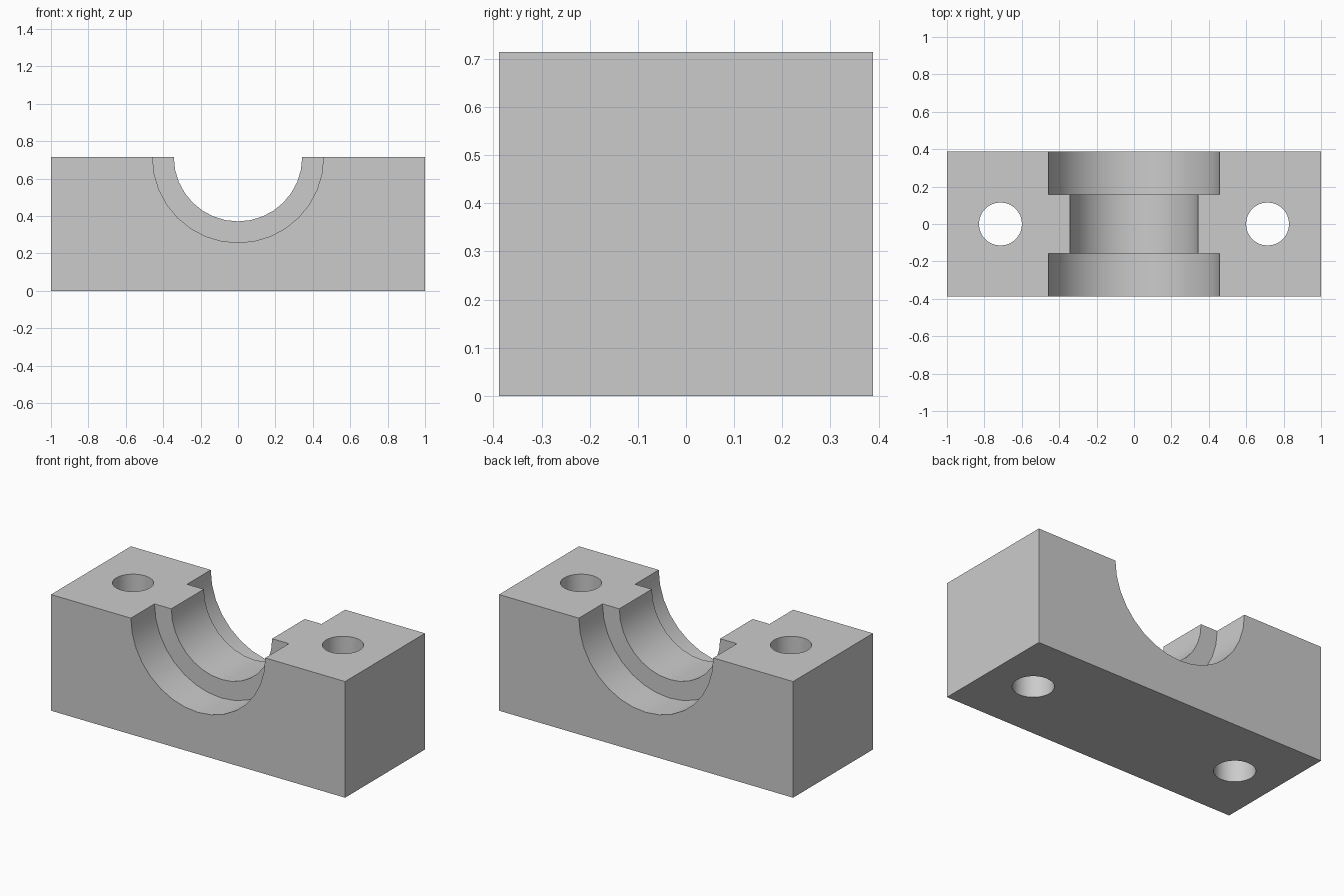
import bpy
import bmesh
import math
from mathutils import Matrix

WIDTH, DEPTH, HEIGHT = 2.0, 0.776, 0.714
BORE_R, SEAT_R, STEP_Y = 0.343, 0.457, 0.158
BOLT_X, BOLT_R = 0.714, 0.115

if "Cube" in bpy.data.objects:
    bpy.data.objects.remove(bpy.data.objects["Cube"], do_unlink=True)

grey = bpy.data.materials.new("plain grey")
grey.use_nodes = True
colour = (0.6, 0.6, 0.6, 1.0)
grey.diffuse_color = colour
grey.node_tree.nodes["Principled BSDF"].inputs["Base Color"].default_value = colour


def make_object(name, bm):
    mesh = bpy.data.meshes.new(name)
    bm.to_mesh(mesh)
    bm.free()
    mesh.materials.append(grey)
    obj = bpy.data.objects.new(name, mesh)
    bpy.context.scene.collection.objects.link(obj)
    return obj


def cylinder(name, radius, length, centre, along_y=False):
    matrix = Matrix.Translation(centre)
    if along_y:
        matrix = matrix @ Matrix.Rotation(math.pi / 2, 4, "X")
    bm = bmesh.new()
    bmesh.ops.create_cone(bm, cap_ends=True, segments=32, radius1=radius,
                          radius2=radius, depth=length, matrix=matrix)
    obj = make_object(name, bm)
    obj.hide_render = True
    return obj


# Solid block
bm = bmesh.new()
bmesh.ops.create_cube(bm, size=1, matrix=Matrix.Translation((0, 0, HEIGHT / 2))
                      @ Matrix.Diagonal((WIDTH, DEPTH, HEIGHT, 1)))
block = make_object("bearing_block", bm)

# Half-round bore, a wider seat at each end, and two bolt holes
cutters = [cylinder("bore_cutter", BORE_R, DEPTH * 2, (0, 0, HEIGHT), True)]
seat_length = 0.5
for side in (-1, 1):
    seat_y = side * (STEP_Y + seat_length / 2)
    cutters.append(cylinder("seat_cutter", SEAT_R, seat_length,
                            (0, seat_y, HEIGHT), True))
    cutters.append(cylinder("bolt_cutter", BOLT_R, HEIGHT * 2,
                            (side * BOLT_X, 0, HEIGHT / 2)))

bpy.ops.object.select_all(action="DESELECT")
bpy.context.view_layer.objects.active = block
block.select_set(True)
for cutter in cutters:
    cut = block.modifiers.new("cut", "BOOLEAN")
    cut.operation = "DIFFERENCE"
    cut.solver = "EXACT"
    cut.object = cutter
    bpy.ops.object.modifier_apply(modifier=cut.name)
    bpy.data.objects.remove(cutter, do_unlink=True)

# Smooth the curved walls while keeping the edges crisp
bpy.ops.object.shade_smooth_by_angle(angle=math.radians(30))
